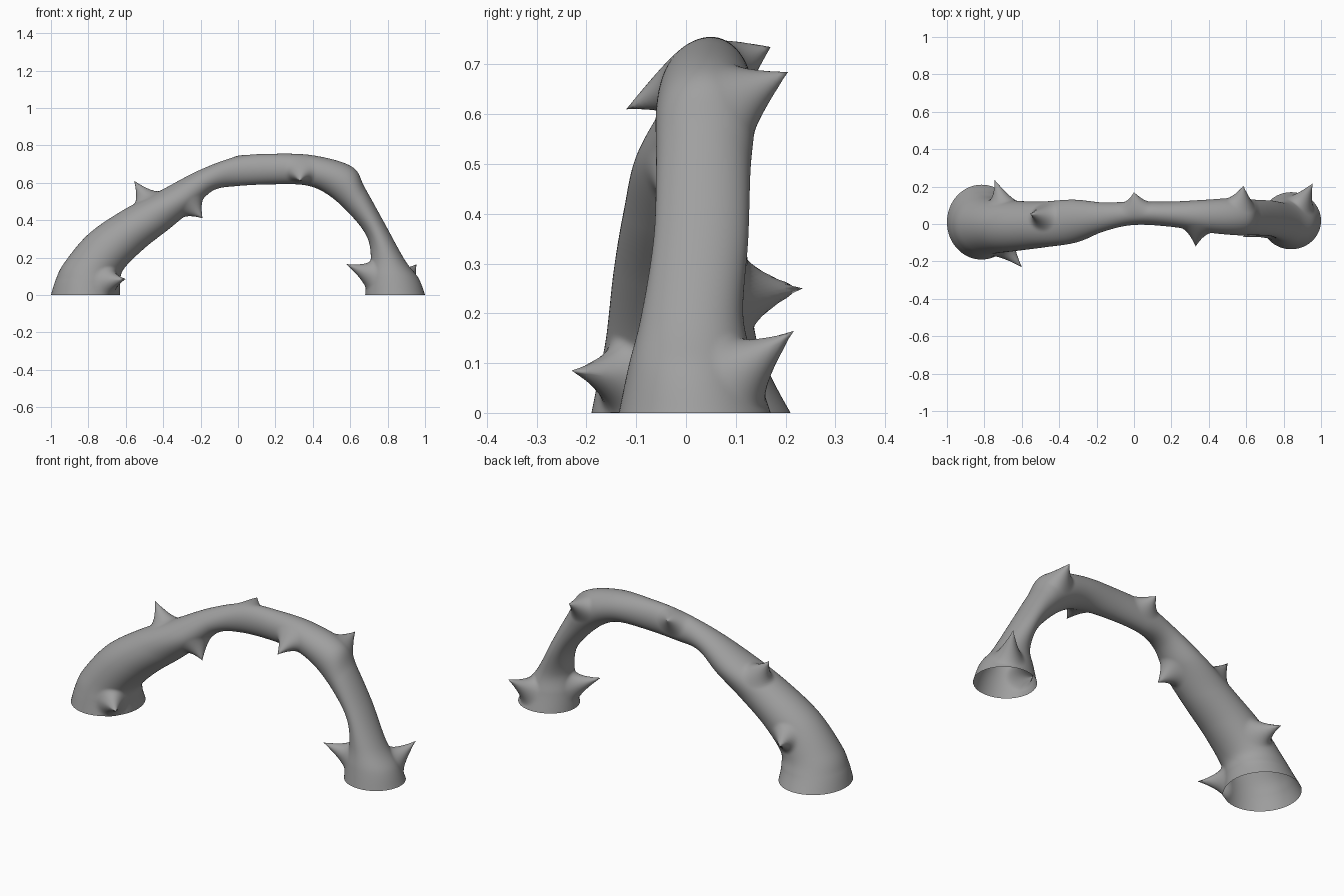
import bpy
import bmesh
import math
from mathutils import Vector

# Remove the default cube
default_cube = bpy.data.objects.get("Cube")
if default_cube:
    bpy.data.objects.remove(default_cube, do_unlink=True)

SIDES = 80
STEPS = 20

# Cross-sections along the arch: outer x, outer z, inner x, inner z, front y, back y
SECTIONS = [
    (-1, 0, -.63, 0, -.19, .21),
    (-.975, .08, -.63, .07, -.175, .17),
    (-.93, .17, -.61, .14, -.16, .14),
    (-.8, .325, -.5, .25, -.145, .125),
    (-.62, .45, -.36, .36, -.125, .12),
    (-.42, .555, -.23, .47, -.1, .13),
    (-.2, .67, -.13, .56, -.04, .115),
    (0, .74, 0, .583, -.005, .12),
    (.2, .755, .2, .592, -.015, .12),
    (.41, .745, .37, .585, -.045, .13),
    (.61, .685, .49, .53, -.06, .14),
    (.68, .57, .61, .42, -.06, .13),
    (.78, .39, .69, .31, -.065, .125),
    (.89, .19, .71, .2, -.09, .115),
    (.965, .09, .69, .1, -.115, .14),
    (1, 0, .68, 0, -.135, .17),
]

# Thorns: root near the surface, then tip
THORNS = [
    ((-.67, -.16, .07), (-.6, -.23, .085)),
    ((-.7, .13, .24), (-.745, .235, .25)),
    ((-.5, .05, .53), (-.555, .055, .61)),
    ((-.24, -.01, .47), (-.19, -.045, .41)),
    ((.33, -.03, .66), (.33, -.12, .61)),
    ((.01, .11, .71), (0, .17, .735)),
    ((.58, .13, .64), (.585, .205, .685)),
    ((.69, -.02, .11), (.58, -.07, .165)),
    ((.9, .13, .09), (.955, .217, .165)),
]
REACH = .085
SHARPNESS = 1.8


def blend(a, b, c, d, t):
    """Smooth curve through b and c."""
    return b + .5 * t * (c - a + t * (2*a - 5*b + 4*c - d + t * (3*(b - c) + d - a)))


def smooth_sections(sections, steps):
    last = len(sections) - 1
    for i in range(last):
        quad = [sections[max(0, min(last, i + k))] for k in (-1, 0, 1, 2)]
        for s in range(steps):
            yield [blend(*values, s / steps) for values in zip(*quad)]
    yield sections[last]


def add_ring(bm, section):
    ox, oz, ix, iz, front, back = section
    centre = Vector((ox + ix, front + back, oz + iz)) / 2
    outward = Vector((ox - ix, 0, oz - iz)) / 2
    sideways = Vector((0, back - front, 0)) / 2
    ring = []
    for k in range(SIDES):
        angle = math.tau * k / SIDES
        ring.append(bm.verts.new(centre + outward * math.cos(angle) + sideways * math.sin(angle)))
    return ring


def pull_thorn(bm, root, tip):
    """Draw the skin out into a flared spike ending at the tip."""
    root, tip = Vector(root), Vector(tip)
    base = min(bm.verts, key=lambda v: (v.co - root).length).co.copy()
    pull = tip - base
    for v in bm.verts:
        distance = (v.co - base).length
        if distance < REACH:
            v.co += pull * (1 - distance / REACH) ** SHARPNESS
            v.co.z = max(v.co.z, 0)


# Hollow arched stem
bm = bmesh.new()
rings = [add_ring(bm, section) for section in smooth_sections(SECTIONS, STEPS)]
for lower, upper in zip(rings, rings[1:]):
    for k in range(SIDES):
        n = (k + 1) % SIDES
        bm.faces.new((lower[k], lower[n], upper[n], upper[k]))

# Thorns grown out of the stem
for root, tip in THORNS:
    pull_thorn(bm, root, tip)
bmesh.ops.recalc_face_normals(bm, faces=bm.faces)
# Make the open shell face away from its own core
probe = rings[len(rings) // 2]
probe[0].normal_update()
core = sum((v.co for v in probe), Vector()) / SIDES
if probe[0].normal.dot(probe[0].co - core) < 0:
    bmesh.ops.reverse_faces(bm, faces=bm.faces)

mesh = bpy.data.meshes.new("thorny_arch")
bm.to_mesh(mesh)
bm.free()
arch = bpy.data.objects.new("thorny_arch", mesh)
bpy.context.collection.objects.link(arch)

# Plain grey skin
grey = bpy.data.materials.new("stem_grey")
grey.use_nodes = True
colour = (.35, .35, .35, 1)
grey.diffuse_color = colour
grey.node_tree.nodes["Principled BSDF"].inputs["Base Color"].default_value = colour
mesh.materials.append(grey)

bpy.context.view_layer.objects.active = arch
arch.select_set(True)
bpy.ops.object.shade_smooth()
